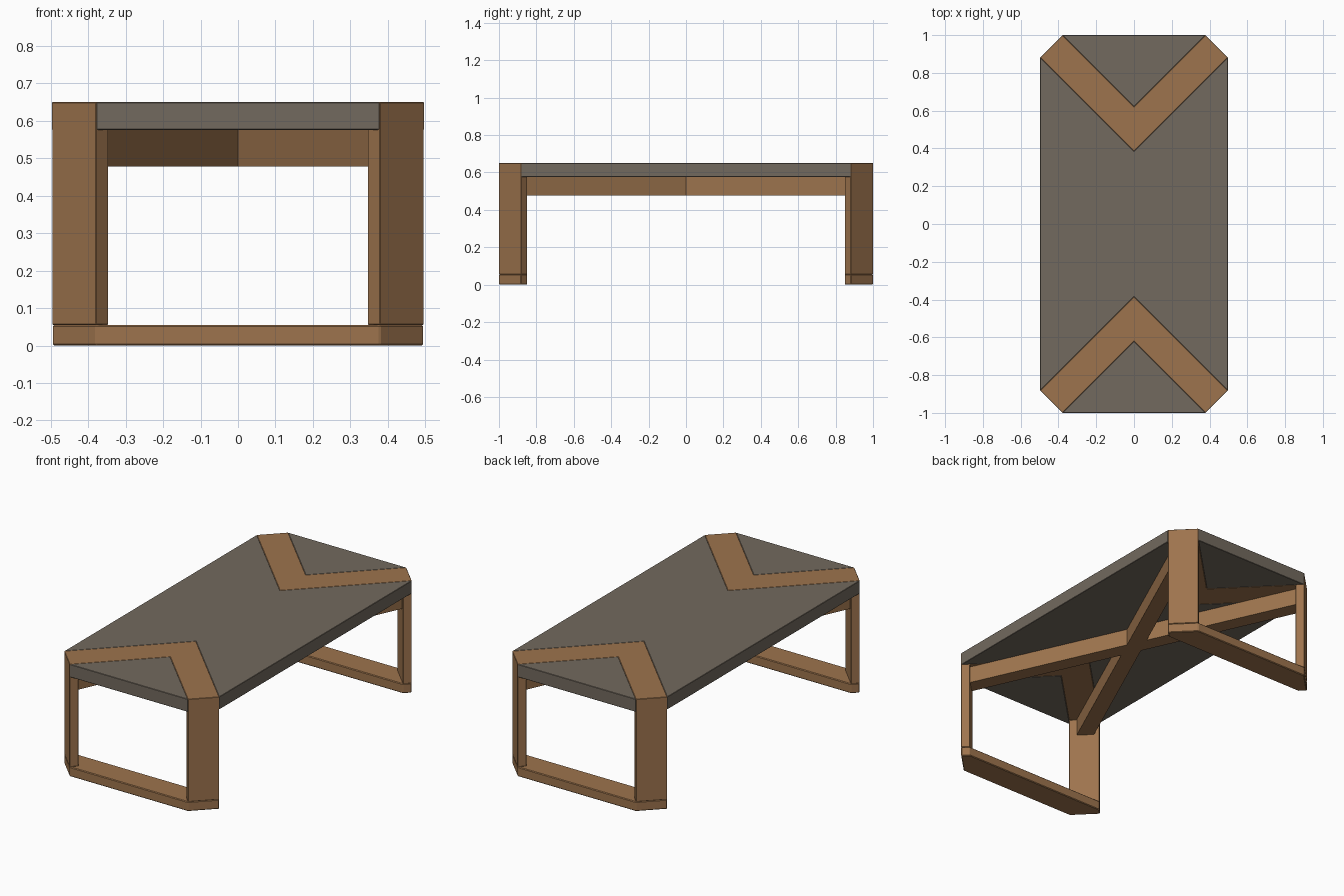
import bpy, bmesh, math
from mathutils import Matrix, Vector

if "Cube" in bpy.data.objects:
    bpy.data.objects.remove(bpy.data.objects["Cube"])


def material(name, rgb):
    m = bpy.data.materials.new(name)
    m.diffuse_color = (*rgb, 1)
    m.use_nodes = True
    m.node_tree.nodes["Principled BSDF"].inputs["Base Color"].default_value = m.diffuse_color
    return m


WOOD = material("warm wood", (0.34, 0.175, 0.075))
GREY = material("stone grey", (0.17, 0.143, 0.112))


def prism(name, points, depth, mat, matrix=Matrix(), mirror=None, bevel=0.002):
    """Extrude an outline (local x, y) by depth along local z, then place and mirror it."""
    bm = bmesh.new()
    face = bm.faces.new([bm.verts.new((x, y, 0)) for x, y in points])
    new = bmesh.ops.extrude_face_region(bm, geom=[face])["geom"]
    bmesh.ops.translate(bm, vec=(0, 0, depth),
                        verts=[v for v in new if isinstance(v, bmesh.types.BMVert)])
    bmesh.ops.transform(bm, matrix=matrix, verts=bm.verts)
    bmesh.ops.recalc_face_normals(bm, faces=bm.faces)
    mesh = bpy.data.meshes.new(name)
    bm.to_mesh(mesh)
    bm.free()
    mesh.materials.append(mat)
    ob = bpy.data.objects.new(name, mesh)
    bpy.context.collection.objects.link(ob)
    if mirror:
        mod = ob.modifiers.new("mirror", 'MIRROR')
        mod.use_axis = mirror
        mod.use_bisect_axis = (mirror[0], False, False)
    if bevel:
        mod = ob.modifiers.new("soft edges", 'BEVEL')
        mod.width, mod.segments, mod.limit_method = bevel, 1, 'ANGLE'
    return ob


TOP, UNDER, FOOT, BEAM = 0.65, 0.576, 0.055, 0.478
X, Y = 0.497, 0.882          # outer end of each cut corner
XI = 0.379                   # inner end of each cut corner (at y = 1)
THICK, D = 0.047, math.sqrt(0.5)


def up(z):
    return Matrix.Translation((0, 0, z))


# tabletop: middle slab with V notches, and a triangle at each end
prism("middle_top_panel", [(X, -Y), (X, Y), (0, Y - X), (-X, Y), (-X, -Y), (0, X - Y)],
      TOP - UNDER, GREY, up(UNDER))
prism("end_top_panel", [(XI, 1), (-XI, 1), (0, 1 - XI)],
      TOP - UNDER, GREY, up(UNDER), mirror=(False, True, False))

# L-shaped waterfall legs: plank down the corner, arm inlaid in the top, mitred at x = 0
mid = Vector(((X + XI) / 2, (Y + 1) / 2, 0))
half = (X - XI) * D
frame = Matrix(((D, 0, D, mid.x - half * D),
                (D, 0, -D, mid.y + half * D),
                (0, 1, 0, 0),
                (0, 0, 0, 1)))
prism("waterfall_leg", [(0, FOOT), (0, TOP), (-1, TOP), (-1, UNDER), (-THICK, UNDER), (-THICK, FOOT)],
      2 * half, WOOD, frame, mirror=(True, True, False))

# floor rails joining each pair of legs
t = THICK * D
prism("floor_rail", [(XI, 1), (X, Y), (X - t, Y - t), (t - X, Y - t), (-X, Y), (-XI, 1)],
      FOOT, WOOD, mirror=(False, True, False), bevel=0.004)

# crossed beams under the top, ending inside the leg planks
L, W = math.hypot(0.415, 0.915), 0.045
for side, name in ((1, "cross_beam_a"), (-1, "cross_beam_b")):
    turn = Matrix.Rotation(math.atan2(0.915, side * 0.415), 4, 'Z')
    prism(name, [(-L, -W), (L, -W), (L, W), (-L, W)], UNDER - BEAM, WOOD,
          up(BEAM) @ turn, bevel=0)
